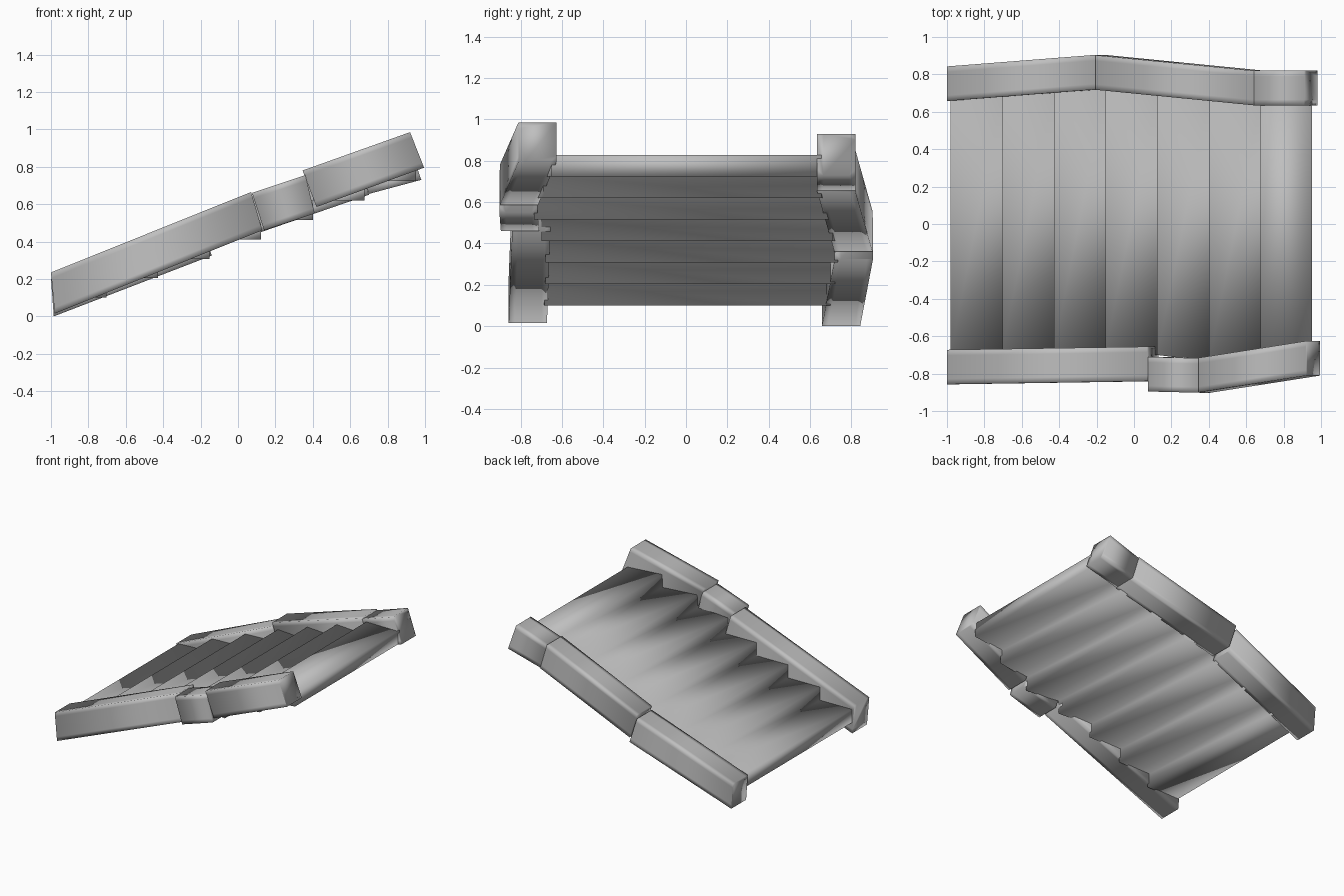
import bpy
import bmesh

if "Cube" in bpy.data.objects:
    bpy.data.objects.remove(bpy.data.objects["Cube"], do_unlink=True)

stone = bpy.data.materials.new("grey_stone")
stone.use_nodes = True
GREY = (0.52, 0.52, 0.52, 1)
stone.diffuse_color = GREY
stone.node_tree.nodes["Principled BSDF"].inputs["Base Color"].default_value = GREY


def finish(name, bm):
    """Turn a bmesh into a smooth shaded stone object."""
    for face in bm.faces:
        face.smooth = True
    mesh = bpy.data.meshes.new(name)
    bm.to_mesh(mesh)
    bm.free()
    mesh.materials.append(stone)
    obj = bpy.data.objects.new(name, mesh)
    bpy.context.collection.objects.link(obj)


def curb_block(name, low, high, width=0.185, edge=0.03):
    """Block between two ends, each (bottom x, bottom z, top x, top z, centre y)."""
    bm = bmesh.new()
    ends = []
    for bx, bz, tx, tz, y in (low, high):
        left, right = y - width / 2, y + width / 2
        corners = ((bx, left, bz), (tx, left, tz), (tx, right, tz), (bx, right, bz))
        ends.append([bm.verts.new(co) for co in corners])
    a, b = ends
    bm.faces.new(a)
    bm.faces.new(reversed(b))
    for i in range(4):
        j = (i + 1) % 4
        bm.faces.new((a[i], b[i], b[j], a[j]))
    bmesh.ops.recalc_face_normals(bm, faces=bm.faces)
    # Square bevel on the long edges: rounds only the shading beside them
    long_edges = [bm.edges.get((a[i], b[i])) for i in range(4)]
    bmesh.ops.bevel(bm, geom=long_edges, offset=edge, segments=2,
                    profile=1.0, affect='EDGES')
    finish(name, bm)


# Flight of steps: a stepped top and a stepped underside, ending inside the curbs
STEPS, RUN, RISE = 7, 0.276, 0.104
FRONT_Y = (-0.69, -0.685, -0.68, -0.68, -0.70, -0.735, -0.69, -0.65)
BACK_Y = (0.68, 0.70, 0.72, 0.735, 0.71, 0.68, 0.655, 0.655)


bm = bmesh.new()


def corner_pair(i, j):
    """Front and back vertex at run i and rise j."""
    x, z = -0.98 + RUN * i, 0.1 + RISE * j
    return [bm.verts.new((x, y[i], z)) for y in (FRONT_Y, BACK_Y)]


foot, head = corner_pair(0, 0), corner_pair(STEPS, STEPS)
top, under = [foot], [foot]
for k in range(STEPS):
    top.append(corner_pair(k, k + 1))
    under.append(corner_pair(k + 1, k))
    last = k == STEPS - 1
    top.append(head if last else corner_pair(k + 1, k + 1))
    under.append(head if last else corner_pair(k + 1, k + 1))
for k in range(2 * STEPS):
    bm.faces.new((top[k][0], top[k + 1][0], top[k + 1][1], top[k][1]))
    bm.faces.new((under[k][1], under[k + 1][1], under[k + 1][0], under[k][0]))
for k in range(0, 2 * STEPS, 2):
    outline = (top[k], under[k + 1], top[k + 2], top[k + 1])
    bm.faces.new([pair[0] for pair in outline])
    bm.faces.new([pair[1] for pair in reversed(outline)])
# Every riser and tread faces outwards
for face in bm.faces:
    face.normal_update()
if top[0][0].link_faces and bm.faces[:][0].normal.x > 0:
    bmesh.ops.reverse_faces(bm, faces=[f for f in bm.faces if abs(f.normal.y) < 0.5])
finish("steps", bm)

# Curbs, from the foot upwards
CURBS = {
    "front_curb_lower": ((-0.98, 0.015, -1.0, 0.235, -0.765), (0.13, 0.46, 0.07, 0.665, -0.748)),
    "front_curb_middle": ((0.14, 0.46, 0.075, 0.66, -0.803), (0.41, 0.55, 0.36, 0.755, -0.81)),
    "front_curb_upper": ((0.42, 0.585, 0.345, 0.78, -0.808), (0.995, 0.795, 0.92, 0.985, -0.718)),
    "back_curb_lower": ((-0.985, 0.0, -1.0, 0.2, 0.75), (-0.14, 0.325, -0.205, 0.525, 0.812)),
    "back_curb_middle": ((-0.14, 0.36, -0.205, 0.555, 0.81), (0.70, 0.65, 0.64, 0.85, 0.727)),
    "back_curb_upper": ((0.70, 0.655, 0.64, 0.84, 0.727), (0.98, 0.73, 0.91, 0.93, 0.727)),
}
for name, (low, high) in CURBS.items():
    curb_block(name, low, high)
